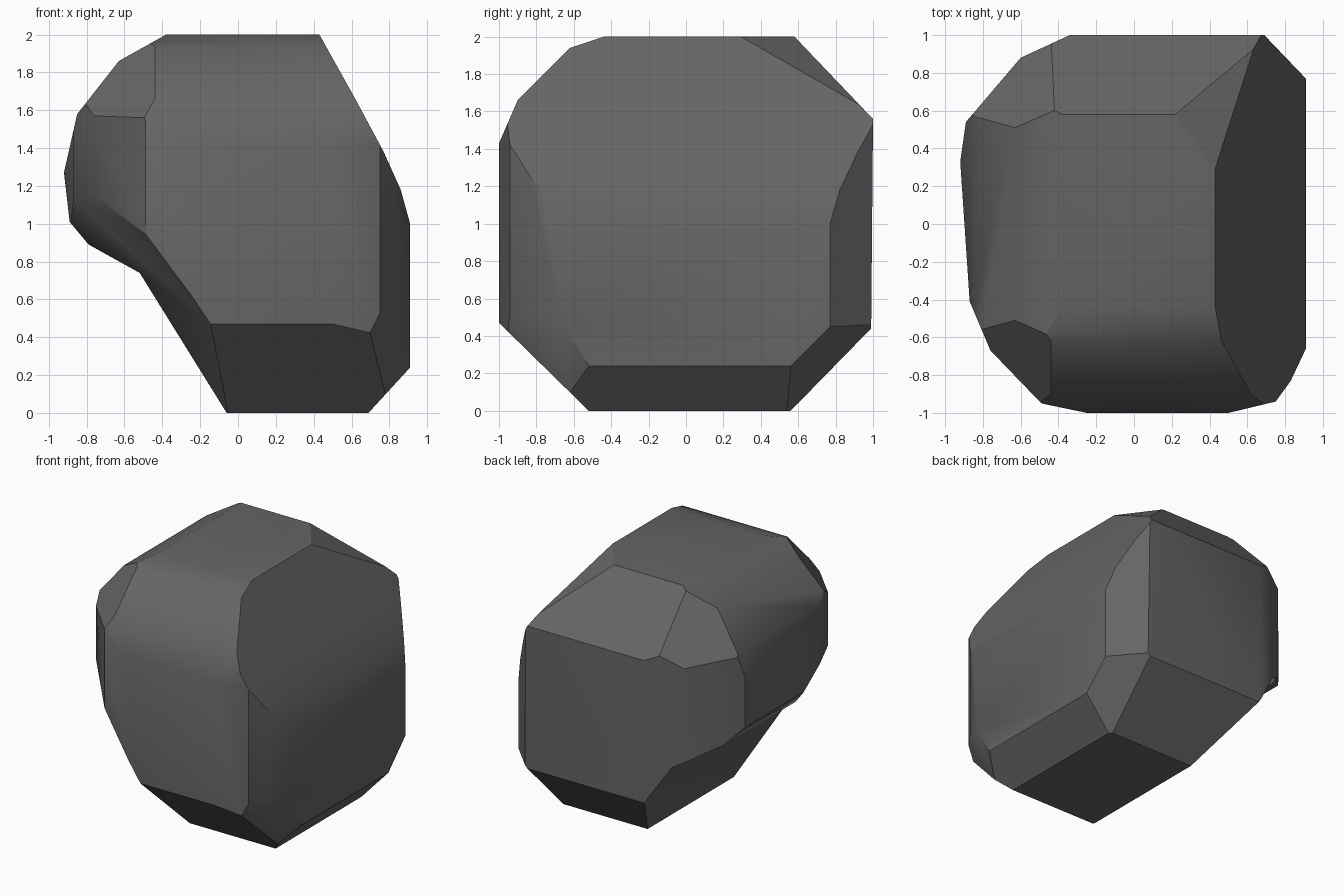
import bpy, bmesh, math
from mathutils import Vector

if "Cube" in bpy.data.objects:
    bpy.data.objects.remove(bpy.data.objects["Cube"])

# Silhouettes, all counter-clockwise
FRONT = [(-.06, 0), (.69, 0), (.91, .24), (.91, 1.0), (.86, 1.18), (.77, 1.38),
         (.62, 1.66), (.43, 2), (-.38, 2), (-.63, 1.86), (-.85, 1.58),
         (-.92, 1.27), (-.89, 1.01), (-.79, .89), (-.52, .74)]
SIDE = [(-.52, 0), (.56, 0), (.99, .44), (1, 1.56), (.58, 2), (-.44, 2),
        (-.62, 1.94), (-.9, 1.66), (-1, 1.43), (-1, .47)]
TOP = [(-.25, -1), (.5, -1), (.75, -.94), (.83, -.83), (.91, -.66), (.91, .77),
       (.69, 1), (-.34, 1), (-.6, .88), (-.89, .54), (-.92, .33), (-.87, -.41),
       (-.76, -.67), (-.49, -.95)]


def chip(bm, point, normal):
    """Slice off everything beyond a plane and cap the cut."""
    bmesh.ops.bisect_plane(bm, geom=bm.verts[:] + bm.edges[:] + bm.faces[:], dist=1e-5,
                           plane_co=point, plane_no=normal, clear_outer=True)
    rim = [e for e in bm.edges if e.is_boundary]
    if rim:
        bmesh.ops.holes_fill(bm, edges=rim, sides=0)


def chip_profile(bm, profile, lift):
    for a, b in zip(profile, profile[1:] + profile[:1]):
        chip(bm, lift(*a), lift(b[1] - a[1], a[0] - b[0]).normalized())


# Block with the front outline, run from front to back
bm = bmesh.new()
base = bm.faces.new([bm.verts.new((x, -1.1, z)) for x, z in FRONT])
ext = bmesh.ops.extrude_face_region(bm, geom=[base], use_keep_orig=True)
bmesh.ops.translate(bm, vec=(0, 2.2, 0),
                    verts=[v for v in ext["geom"] if isinstance(v, bmesh.types.BMVert)])
bmesh.ops.recalc_face_normals(bm, faces=bm.faces[:])

# Trim to the side and top outlines
chip_profile(bm, SIDE, lambda y, z: Vector((0, y, z)))
chip_profile(bm, TOP, lambda x, y: Vector((x, y, 0)))

# Chipped corners: (normal, distance)
for n, d in [((1, 1, -1), 1.23),               # lower back right
             ((.067, -.045, -.029), .0773),    # lower front right
             ((-.209, -.098, -.141), .062),    # lower front left
             ((.092, .068, .17), .3995),       # upper back right
             ((-1, 1, 1), 3.0),                # upper back left
             ((-1, -1, 1), 3.0)]:              # upper front left
    n = Vector(n)
    chip(bm, n * (d / n.length_squared), n.normalized())

bmesh.ops.remove_doubles(bm, verts=bm.verts[:], dist=.012)
bmesh.ops.recalc_face_normals(bm, faces=bm.faces[:])
mesh = bpy.data.meshes.new("boulder")
bm.to_mesh(mesh)
bm.free()

# Boulder object and stone colour
rock = bpy.data.objects.new("boulder", mesh)
bpy.context.collection.objects.link(rock)
stone = bpy.data.materials.new("dark grey stone")
stone.diffuse_color = (.13, .13, .13, 1)
stone.use_nodes = True
stone.node_tree.nodes["Principled BSDF"].inputs["Base Color"].default_value = stone.diffuse_color
mesh.materials.append(stone)
bpy.context.view_layer.objects.active = rock
rock.select_set(True)
bpy.ops.object.shade_smooth_by_angle(angle=math.radians(32))
